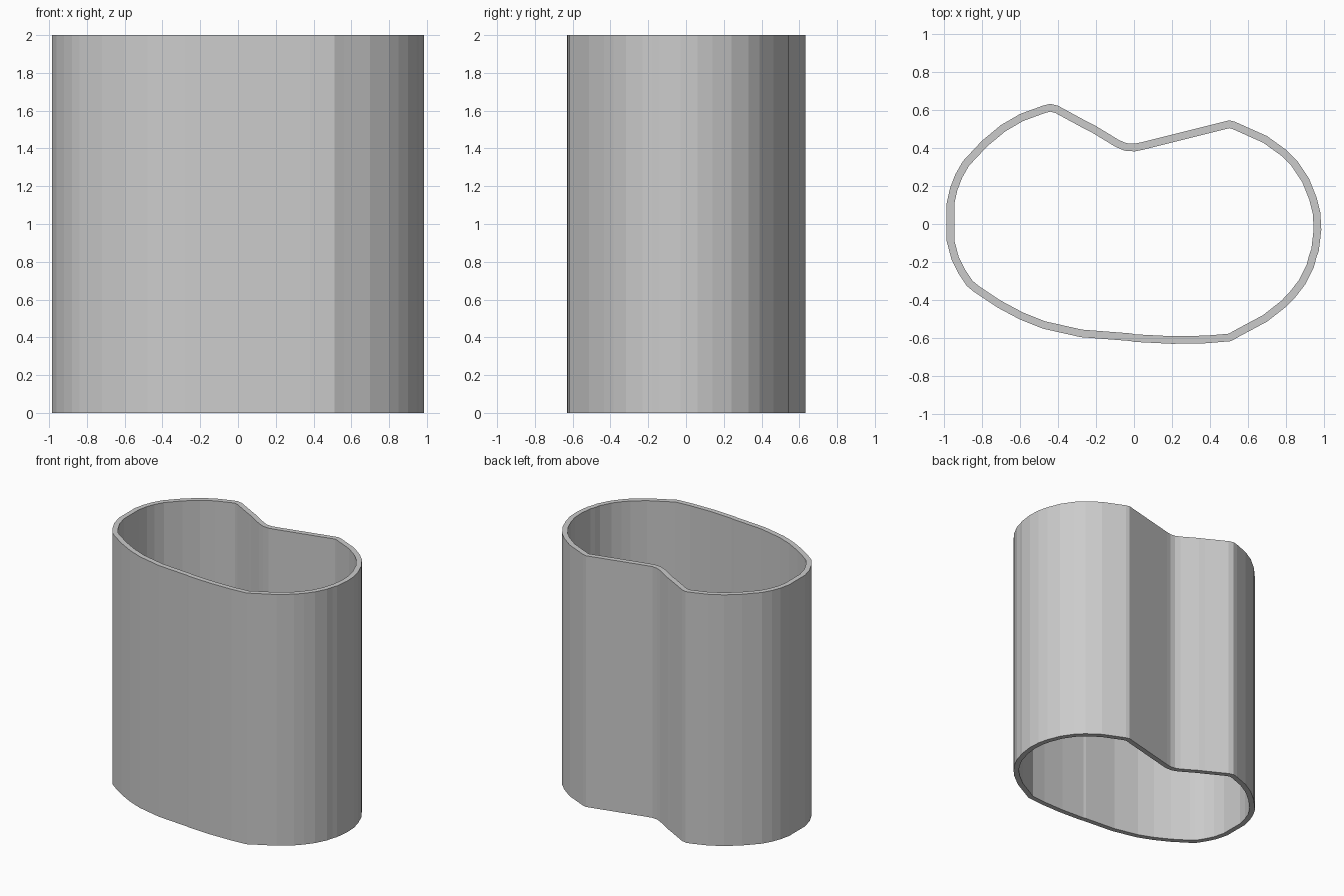
import bpy, bmesh
from mathutils import Vector

if "Cube" in bpy.data.objects:
    bpy.data.objects.remove(bpy.data.objects["Cube"])

HEIGHT = 2.0
WALL = 0.04

# Outer outline of the tube, counter-clockwise seen from above
OUTLINE = [
    (-0.44, 0.632), (-0.48, 0.622), (-0.60, 0.578), (-0.70, 0.52), (-0.80, 0.437),
    (-0.90, 0.33), (-0.94, 0.26), (-0.967, 0.19), (-0.985, 0.11), (-0.985, -0.09),
    (-0.96, -0.185), (-0.92, -0.265), (-0.88, -0.325), (-0.84, -0.358), (-0.72, -0.438),
    (-0.60, -0.502), (-0.48, -0.55), (-0.28, -0.595), (-0.02, -0.615), (0.0, -0.62),
    (0.20, -0.63), (0.38, -0.627), (0.51, -0.616), (0.56, -0.588), (0.70, -0.513),
    (0.80, -0.435), (0.85, -0.383), (0.90, -0.318), (0.945, -0.23), (0.958, -0.18),
    (0.972, -0.14), (0.985, -0.03), (0.98, 0.06), (0.96, 0.14), (0.92, 0.24),
    (0.86, 0.33), (0.80, 0.39), (0.70, 0.462), (0.53, 0.538), (0.50, 0.545),
    (0.44, 0.53), (0.04, 0.43), (0.0, 0.422), (-0.04, 0.425), (-0.08, 0.442),
    (-0.20, 0.515), (-0.24, 0.535), (-0.40, 0.622),
]


def inset_outline(points, dist):
    """Move a counter-clockwise loop inwards by an even distance."""
    pts = [Vector(p) for p in points]
    result = []
    for i, p in enumerate(pts):
        a = (p - pts[i - 1]).normalized()
        b = (pts[(i + 1) % len(pts)] - p).normalized()
        na, nb = Vector((-a.y, a.x)), Vector((-b.y, b.x))
        result.append(p + (na + nb) * dist / (1 + na.dot(nb)))
    return result


# Four loops: outer bottom, outer top, inner top, inner bottom
inner = inset_outline(OUTLINE, WALL)
bm = bmesh.new()
rings = [[bm.verts.new((p[0], p[1], z)) for p in pts]
         for pts, z in ((OUTLINE, 0), (OUTLINE, HEIGHT), (inner, HEIGHT), (inner, 0))]

# Join neighbouring loops into walls and rims
n = len(OUTLINE)
for r in range(4):
    lo, hi = rings[r], rings[(r + 1) % 4]
    for i in range(n):
        j = (i + 1) % n
        bm.faces.new((lo[i], lo[j], hi[j], hi[i]))
bmesh.ops.recalc_face_normals(bm, faces=bm.faces)

mesh = bpy.data.meshes.new("tube_wall")
bm.to_mesh(mesh)
bm.free()
tube = bpy.data.objects.new("tube_wall", mesh)
bpy.context.collection.objects.link(tube)

# Plain grey material
grey = bpy.data.materials.new("light grey")
grey.diffuse_color = (0.6, 0.6, 0.6, 1.0)
grey.use_nodes = True
grey.node_tree.nodes["Principled BSDF"].inputs["Base Color"].default_value = grey.diffuse_color
mesh.materials.append(grey)
